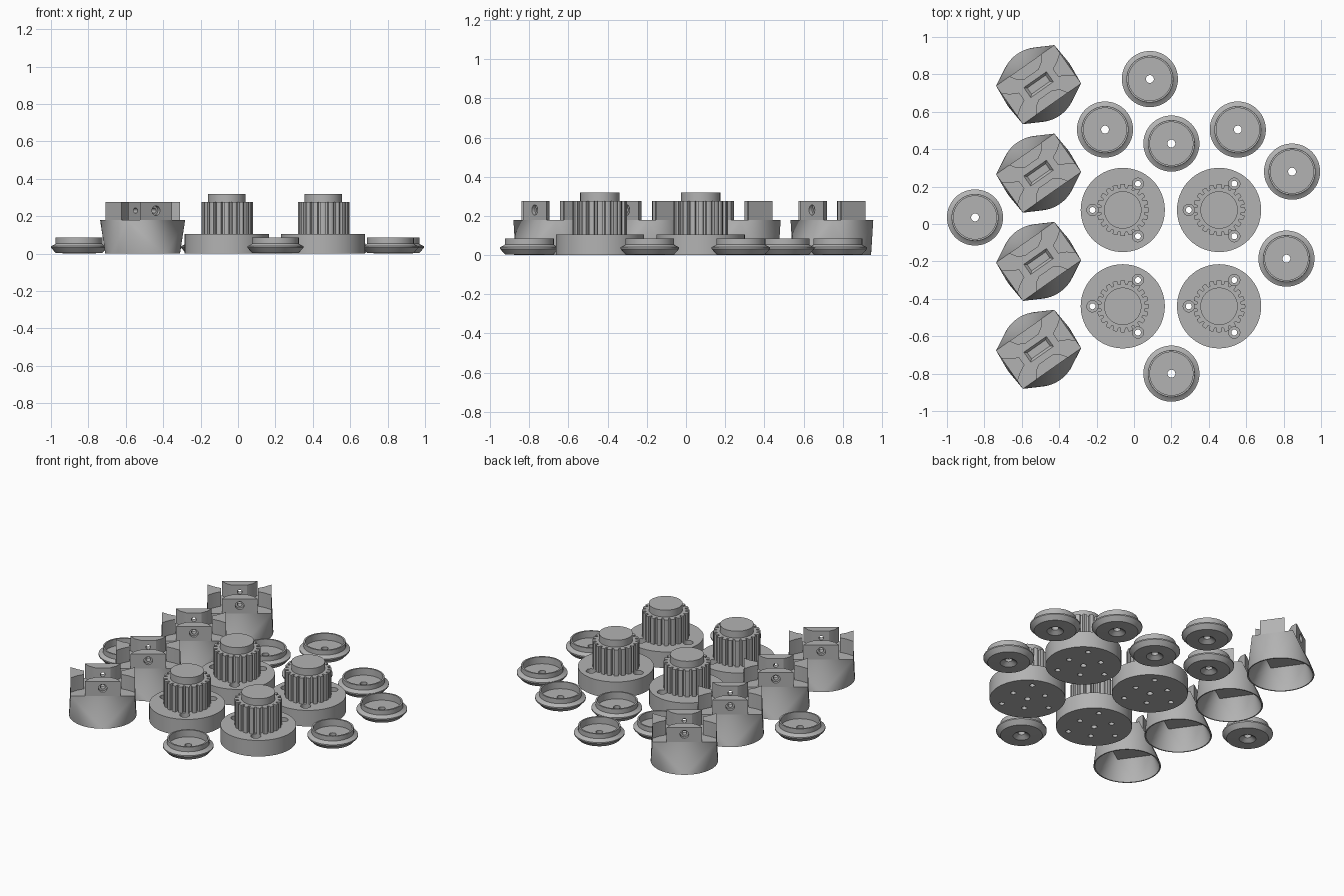
import bpy, bmesh, math
from mathutils import Matrix

if "Cube" in bpy.data.objects:
    bpy.data.objects.remove(bpy.data.objects["Cube"])

grey = bpy.data.materials.new("plain_grey")
grey.diffuse_color = (0.45, 0.45, 0.45, 1)
grey.use_nodes = True
grey.node_tree.nodes["Principled BSDF"].inputs["Base Color"].default_value = grey.diffuse_color


def finish(name, bm):
    bmesh.ops.recalc_face_normals(bm, faces=bm.faces)
    me = bpy.data.meshes.new(name)
    bm.to_mesh(me)
    bm.free()
    me.materials.append(grey)
    ob = bpy.data.objects.new(name, me)
    bpy.context.collection.objects.link(ob)
    return ob


def lathe(name, profile, n=64, closed=False):
    bm = bmesh.new()
    vs = [bm.verts.new((r, 0, z)) for r, z in profile]
    es = [bm.edges.new(p) for p in zip(vs, vs[1:] + (vs[:1] if closed else []))]
    bmesh.ops.spin(bm, geom=vs + es, cent=(0, 0, 0), axis=(0, 0, 1),
                   angle=2 * math.pi, steps=n, use_duplicate=False)
    bmesh.ops.remove_doubles(bm, verts=bm.verts, dist=1e-5)
    return finish(name, bm)


def prism(name, outline, z0, z1):
    bm = bmesh.new()
    a = [bm.verts.new((x, y, z0)) for x, y in outline]
    b = [bm.verts.new((x, y, z1)) for x, y in outline]
    bm.faces.new(a[::-1])
    bm.faces.new(b)
    for i in range(len(a)):
        j = (i + 1) % len(a)
        bm.faces.new((a[i], a[j], b[j], b[i]))
    return finish(name, bm)


def circle(r, n=32, cx=0, cy=0):
    return [(cx + r * math.cos(2 * math.pi * i / n),
             cy + r * math.sin(2 * math.pi * i / n)) for i in range(n)]


def rect(hx, hy):
    return [(-hx, -hy), (hx, -hy), (hx, hy), (-hx, hy)]


def hull(name, low, z0, high, z1):
    bm = bmesh.new()
    for pts, z in ((low, z0), (high, z1)):
        for x, y in pts:
            bm.verts.new((x, y, z))
    bmesh.ops.convex_hull(bm, input=bm.verts)
    bmesh.ops.dissolve_limit(bm, angle_limit=0.002, verts=bm.verts, edges=bm.edges)
    return finish(name, bm)


def cut(ob, cutters, keep=False):
    bpy.context.view_layer.objects.active = ob
    for c in cutters:
        m = ob.modifiers.new("cut", 'BOOLEAN')
        m.operation, m.solver, m.object = 'DIFFERENCE', 'EXACT', c
        bpy.ops.object.modifier_apply(modifier=m.name)
    if not keep:
        for c in cutters:
            bpy.data.objects.remove(c)


def smooth(ob):
    bpy.ops.object.select_all(action='DESELECT')
    ob.select_set(True)
    bpy.context.view_layer.objects.active = ob
    bpy.ops.object.shade_smooth_by_angle(angle=math.radians(30))


def place(parts, spots, turn=0):
    for ob in parts:
        smooth(ob)
        for i, (x, y) in enumerate(spots):
            o = ob if i == 0 else ob.copy()
            if i:
                bpy.context.collection.objects.link(o)
            o.matrix_world = Matrix.Translation((x, y, 0)) @ Matrix.Rotation(turn, 4, 'Z')


# flanged caps with a recessed top and countersunk centre hole
cap = lathe("flanged_cap", [(.05, 0), (.125, .004), (.15, .032), (.15, .04), (.128, .05),
                            (.125, .054), (.125, .085), (.115, .085), (.115, .04),
                            (.021, .04), (.021, .02)], closed=True)
place([cap], [(-.85, .035), (.085, .775), (-.155, .505), (.2, .43),
              (.555, .505), (.845, .28), (.815, -.185), (.2, -.8)])

# toothed pulleys: round base, teeth, top boss
base = prism("pulley_base", circle(.225, 64), 0, .105)
teeth = []
N = 20
for i in range(N):
    for f, r in ((-.3, .138), (-.12, .14), (.12, .14), (.3, .138), (.36, .118), (.64, .118)):
        a = 2 * math.pi * (i + f) / N
        teeth.append((r * math.cos(a), r * math.sin(a)))
gear = prism("pulley_teeth", teeth, .105, .275)
boss = prism("pulley_boss", circle(.1, 64), .275, .32)
bores, holes = [], []
for k in range(3):
    a = math.pi / 3 + k * 2 * math.pi / 3
    c, s = math.cos(a), math.sin(a)
    bores.append(prism("bore", circle(.03, 32, .162 * c, .162 * s), .06, .3))
    holes.append(prism("screw_hole", circle(.016, 24, .162 * c, .162 * s), -.02, .09))
    holes.append(prism("pin_hole", circle(.016, 24, -.11 * c, -.11 * s), -.02, .07))
holes.append(prism("centre_hole", circle(.018, 24), -.02, .08))
cut(gear, bores, keep=True)
cut(base, bores + holes)
place([base, gear, boss], [(x, y) for x in (-.06, .455) for y in (.075, -.44)])

# hollow cups: round at the foot, rectangular at the top
cup = hull("cup_body", circle(.2, 64), 0, rect(.19, .125), .18)
hollow = hull("hollow", circle(.193, 64), -.004, rect(.17, .105), .155)
pocket = hull("pocket", rect(.06, .02), .163, rect(.082, .04), .19)
cut(cup, [hollow, pocket])

# four clamp blocks between diagonal channels on each cup
long_side = [(-.105, -.125), (.105, -.125), (.08, -.088), (.045, -.066),
             (-.045, -.066), (-.08, -.088)]
short_side = [(.19, -.075), (.19, .075), (.15, .045), (.11, .025), (.11, -.025), (.15, -.045)]
blocks = []
for side in (1, -1):
    blk = prism("long_side_block", [(x * side, y * side) for x, y in long_side], .178, .275)
    bolt = prism("bolt", circle(.014, 24), -.2, .2)
    head = prism("head", circle(.026, 24), .105, .2)
    for c in (bolt, head):
        c.data.transform(Matrix.Translation((0, 0, .23)) @ Matrix.Rotation(side * math.pi / 2, 4, 'X'))
    cut(blk, [bolt, head])
    blocks += [blk, prism("short_side_block", [(x * side, y * side) for x, y in short_side], .178, .275)]
place([cup] + blocks, [(-.51, y) for y in (.745, .272, -.2, -.67)], math.radians(35))
